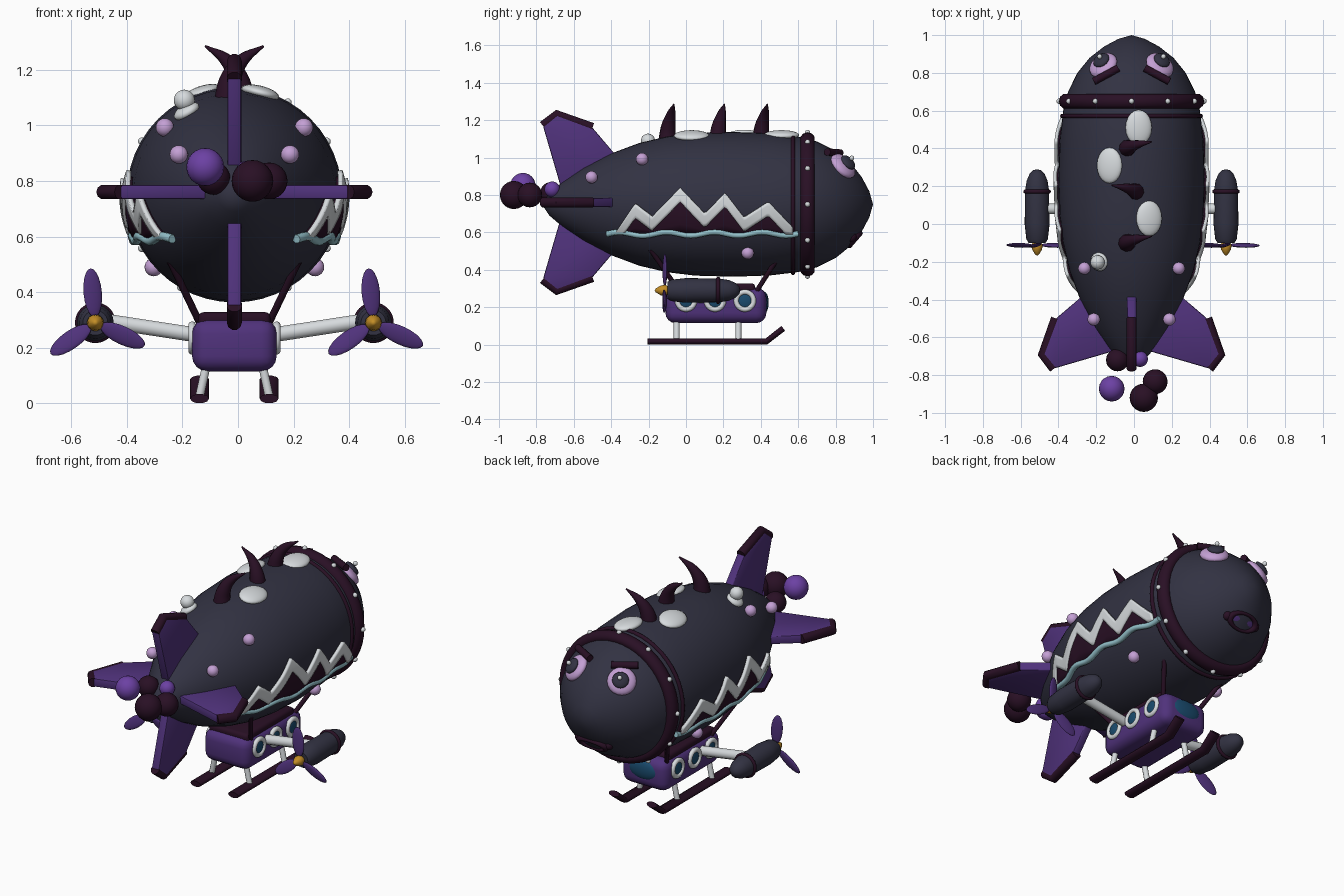
import bpy, bmesh, math
from mathutils import Vector, Matrix

if "Cube" in bpy.data.objects:
    bpy.data.objects.remove(bpy.data.objects["Cube"])
parts = []
AXIS = 0.75


def material(name, *rgb):
    m = bpy.data.materials.new(name)
    m.use_nodes = True
    m.diffuse_color = (*rgb, 1)
    m.node_tree.nodes["Principled BSDF"].inputs["Base Color"].default_value = (*rgb, 1)
    return m


NAVY = material("dark navy", .032, .032, .055)
PLUM = material("dark plum", .022, .005, .018)
PURPLE = material("purple", .08, .032, .2)
VIOLET = material("bright violet", .15, .053, .37)
LILAC = material("lilac", .55, .35, .66)
WHITE = material("off white", .68, .71, .73)
AQUA = material("pale aqua", .3, .54, .6)
GLASS = material("blue glass", .01, .07, .155)
GOLD = material("gold", .55, .27, .02)


def finish(o, name, mat, smooth=40):
    o.name = name
    o.data.materials.clear()
    o.data.materials.append(mat)
    bpy.ops.object.select_all(action='DESELECT')
    o.select_set(True)
    bpy.context.view_layer.objects.active = o
    if smooth:
        bpy.ops.object.shade_smooth_by_angle(angle=math.radians(smooth))
    parts.append(o)
    return o


def mesh(name, bm, mat, smooth=40):
    bmesh.ops.recalc_face_normals(bm, faces=bm.faces)
    me = bpy.data.meshes.new(name)
    bm.to_mesh(me)
    bm.free()
    o = bpy.data.objects.new(name, me)
    bpy.context.collection.objects.link(o)
    return finish(o, name, mat, smooth)


def pose(loc, normal=(0, 0, 1)):
    return Matrix.Translation(loc) @ Vector(normal).to_track_quat('Z', 'Y').to_matrix().to_4x4()


def ball(name, loc, size, mat, normal=(0, 0, 1)):
    bm = bmesh.new()
    s = (size,) * 3 if isinstance(size, float) else size
    bmesh.ops.create_uvsphere(bm, u_segments=20, v_segments=12, radius=1,
                              matrix=pose(loc, normal) @ Matrix.Diagonal((*s, 1)))
    return mesh(name, bm, mat, 60)


def ring(name, loc, normal, major, minor, mat, sx=1, sy=1, sz=1):
    bpy.ops.mesh.primitive_torus_add(major_radius=major, minor_radius=minor,
                                     major_segments=48, minor_segments=10)
    o = bpy.context.object
    o.data.transform(pose(loc, normal) @ Matrix.Diagonal((sx, sy, sz, 1)))
    return finish(o, name, mat, 60)


def lathe(name, profile, mat, centre=(0, 0, 0), sides=48):
    # profile of (y, radius) turned about the y axis
    bm = bmesh.new()
    verts = [bm.verts.new((0, y, r)) for y, r in profile]
    edges = [bm.edges.new(p) for p in zip(verts, verts[1:])]
    bmesh.ops.spin(bm, geom=verts + edges, cent=(0, 0, 0), axis=(0, 1, 0),
                   angle=math.tau, steps=sides)
    bmesh.ops.remove_doubles(bm, verts=bm.verts, dist=.0005)
    bmesh.ops.translate(bm, verts=bm.verts, vec=centre)
    return mesh(name, bm, mat, 45)


def tube(name, points, radius, mat, taper=None, curved=False):
    c = bpy.data.curves.new(name, 'CURVE')
    c.dimensions, c.bevel_depth, c.bevel_resolution, c.use_fill_caps = '3D', radius, 3, True
    s = c.splines.new('BEZIER')
    s.bezier_points.add(len(points) - 1)
    s.resolution_u = 6
    for i, (b, p) in enumerate(zip(s.bezier_points, points)):
        b.co = p
        b.handle_left_type = b.handle_right_type = 'AUTO' if curved else 'VECTOR'
        b.radius = taper[i] if taper else 1
    o = bpy.data.objects.new(name, c)
    bpy.context.collection.objects.link(o)
    bpy.ops.object.select_all(action='DESELECT')
    o.select_set(True)
    bpy.context.view_layer.objects.active = o
    bpy.ops.object.convert(target='MESH')
    return finish(bpy.context.object, name, mat, 50)


def box(name, lo, hi, bevel, mat):
    bm = bmesh.new()
    lo, hi = Vector(lo), Vector(hi)
    bmesh.ops.create_cube(bm, size=1, matrix=Matrix.Translation((lo + hi) / 2) @ Matrix.Diagonal((*(hi - lo), 1)))
    bmesh.ops.bevel(bm, geom=bm.edges[:], offset=bevel, segments=4, profile=.5, affect='EDGES')
    return mesh(name, bm, mat)


def lerp(table, t):
    for (a, u), (b, v) in zip(table, table[1:]):
        if t <= b:
            return u + (v - u) * (t - a) / (b - a)
    return table[-1][1]


# Hull
HULL = [(-.77, 0), (-.73, .06), (-.66, .12), (-.55, .193), (-.4, .272), (-.25, .328), (-.1, .363),
        (.05, .381), (.25, .387), (.45, .38), (.6, .362), (.7, .336), (.8, .287), (.88, .222),
        (.94, .145), (.98, .07), (1, 0)]
lathe("hull", HULL, NAVY, (0, 0, AXIS))


def skin(side, y, z, off=0):
    r = lerp(HULL, y)
    d = Vector((side * math.sqrt(max(r * r - (z - AXIS) ** 2, 0)), 0, z - AXIS)).normalized()
    return Vector((0, y, AXIS)) + d * (r + off)


# Collar with rivets
ring("collar", (0, .65, AXIS), (0, 1, 0), .35, .035, PLUM, sz=1.15)
ring("collar_cord", (0, .572, AXIS), (0, 1, 0), .366, .012, PLUM)
for i in range(12):
    a = math.tau * i / 12
    ball("collar_rivet", (.384 * math.sin(a), .65, AXIS + .384 * math.cos(a)), .014, WHITE)

# Tail fins with dark tip caps
FIN = [(.05, -.66), (.41, -.765), (.47, -.69), (.4, -.5), (.2, -.33), (.05, -.36)]
for k in range(4):
    turn = Matrix.Translation((0, 0, AXIS + .01)) @ Matrix.Rotation(k * math.pi / 2, 4, 'Y')
    bm = bmesh.new()
    f = bm.faces.new([bm.verts.new((r, y, -.025)) for r, y in FIN])
    ext = bmesh.ops.extrude_face_region(bm, geom=[f])
    bmesh.ops.translate(bm, vec=(0, 0, .05), verts=[v for v in ext["geom"] if isinstance(v, bmesh.types.BMVert)])
    bmesh.ops.bevel(bm, geom=bm.edges[:], offset=.008, segments=2, profile=.5, affect='EDGES')
    bm.transform(turn)
    mesh("tail_fin", bm, PURPLE)
    tube("fin_cap", [turn @ Vector((r, y, 0)) for r, y in FIN[1:4]], .027, PLUM)

# Back horns, bending alternately sideways
for y, s in ((-.1, 1), (.17, -1), (.4, 1)):
    tube("back_horn", [(-s * .025, y, 1.08), (-s * .015, y + .005, 1.16), (s * .025, y + .02, 1.23),
                       (s * .105, y + .035, 1.285)], .05, PLUM, (1, .8, .5, .08), True)

# Pale patches and the top knob
for x, y in ((.038, .51), (-.117, .31), (.093, .03)):
    d = Vector((x, 0, math.sqrt(lerp(HULL, y) ** 2 - x * x)))
    ball("back_patch", d + Vector((0, y, AXIS)), (.095, .07, .025), WHITE, d)
d = Vector((-.17, -.06, .3))
ball("knob_base", (-.172, -.2, 1.05), (.05, .05, .025), WHITE, d)
ball("knob", (-.18, -.203, 1.09), .038, WHITE, d)

for s in (-1, 1):
    # Lilac spots
    for x, y, z in ((.25, -.235, .992), (.2, -.505, .895), (.29, .33, .49)):
        ball("hull_spot", (s * x, y, z), .033, LILAC)
    # Eyes and brows
    n = Vector((s * .15, .21, .21)).normalized()
    e = Vector((s * .15, .84, .955))
    ball("eye", e, (.08, .08, .035), LILAC, n)
    p = e + n * .024 + Vector((0, .012, .004))
    ball("pupil", p, (.046, .046, .02), NAVY, n)
    ball("eye_glint", p + n * .018 + Vector((0, .008, .012)), .013, WHITE)
    tube("brow", [(s * .07, .825, 1.025), (s * .2, .755, 1.03)], .02, PLUM)

    # Toothed side mouth and its lip
    teeth = [(-.38, .6), (-.27, .75), (-.18, .685), (-.03, .83), (.1, .7), (.21, .805),
             (.31, .68), (.44, .76), (.57, .63)]
    for name, mat, off, lo, hi in (("side_mouth", PLUM, .008, None, -.02), ("side_teeth", WHITE, .018, -.068, 0)):
        bm = bmesh.new()
        cols = []
        for i in range(77):
            y = -.38 + .95 * i / 76
            top = max(lerp(teeth, y) + hi, .6)
            low = .595 if lo is None else max(lerp(teeth, y) + lo, .6)
            cols.append([bm.verts.new(skin(s, y, low + (top - low) * j / 4 + .001 * j, off)) for j in range(5)])
        for a, b in zip(cols, cols[1:]):
            for j in range(4):
                bm.faces.new((a[j], b[j], b[j + 1], a[j + 1]))
        o = mesh(name, bm, mat)
        m = o.modifiers.new("thickness", 'SOLIDIFY')
        m.thickness, m.offset = .018, 0
    tube("mouth_lip", [skin(s, -.42 + 1.02 * i / 24, .598 + .009 * math.sin(i * 1.05), .012)
                       for i in range(25)], .016, AQUA, curved=True)

    # Gondola struts, portholes, skids
    for y0, y1 in ((.38, .52), (-.04, -.19)):
        tube("gondola_strut", [(s * .125, y0, .29), (s * .23, y1, .51)], .013, PLUM)
    for y in (0, .155, .315):
        ring("porthole_rim", (s * .152, y, .235), (1, 0, 0), .046, .014, WHITE)
        ball("porthole_glass", (s * .15, y, .235), (.042, .042, .012), GLASS, (1, 0, 0))
    skid = tube("skid", [(0, -.205, 0), (0, .43, 0), (0, .52, .07)], .017, PLUM)
    skid.data.transform(Matrix.Translation((s * .125, 0, .017)) @ Matrix.Diagonal((2, 1, 1, 1)))
    for y in (-.05, .28):
        tube("skid_leg", [(s * .125, y, .025), (s * .1, y, .14)], .016, WHITE)

    # Engine pods on arms
    hub = Vector((s * .5, 0, .29))
    tube("engine_arm", [(s * .13, .08, .245), (s * .47, .08, .297)], .028, WHITE)
    lathe("engine_pod", [(-.1, 0), (-.1, .045), (-.08, .057), (0, .066), (.18, .063), (.23, .055),
                         (.265, .04), (.285, .02), (.29, 0)], NAVY, hub, 24)
    ring("pod_band", hub + Vector((0, .172, 0)), (0, 1, 0), .062, .011, PLUM)
    for deg in (95, 215, 335):
        a = math.radians(deg)
        d = Vector((math.cos(a), 0, math.sin(a)))
        bm = bmesh.new()
        bmesh.ops.create_uvsphere(bm, u_segments=16, v_segments=10, radius=1)
        bm.transform(Matrix.Translation(hub + d * .108 + Vector((0, -.113, 0)))
                     @ Matrix.Rotation(math.pi / 2 - a, 4, 'Y') @ Matrix.Rotation(.25, 4, 'Z')
                     @ Matrix.Diagonal((.034, .01, .088, 1)))
        mesh("propeller_blade", bm, PURPLE, 60)
    lathe("spinner", [(-.168, 0), (-.162, .01), (-.135, .026), (-.11, .03), (-.095, .02), (-.095, 0)], GOLD, hub, 20)

# Small front mouth
n = Vector((0, .75, -.65))
ball("front_mouth", (0, .895, .568), (.085, .042, .012), PURPLE, n)
ring("front_mouth_lip", (0, .9, .565), n, .085, .018, PLUM, sy=.55)
for s in (-1, 1):
    ball("mouth_corner", (s * .095, .885, .575), .027, PLUM)

# Gondola
box("gondola", (-.152, -.11, .115), (.152, .43, .305), .055, PURPLE)
box("gondola_roof", (-.13, -.08, .27), (.13, .37, .328), .02, PLUM)
ball("gondola_windscreen", (0, .418, .225), (.1, .024, .058), GLASS)

# Tail puffs
for x, y, z, r, mat in ((-.105, -.872, .85, .068, VIOLET), (.065, -.92, .8, .075, PLUM),
                        (.125, -.835, .8, .066, PLUM), (-.075, -.72, .81, .06, PLUM), (.045, -.715, .83, .042, VIOLET)):
    ball("tail_puff", (x, y, z), r, mat)

# The body sits slightly off the middle
for o in parts:
    o.location.x -= .013
